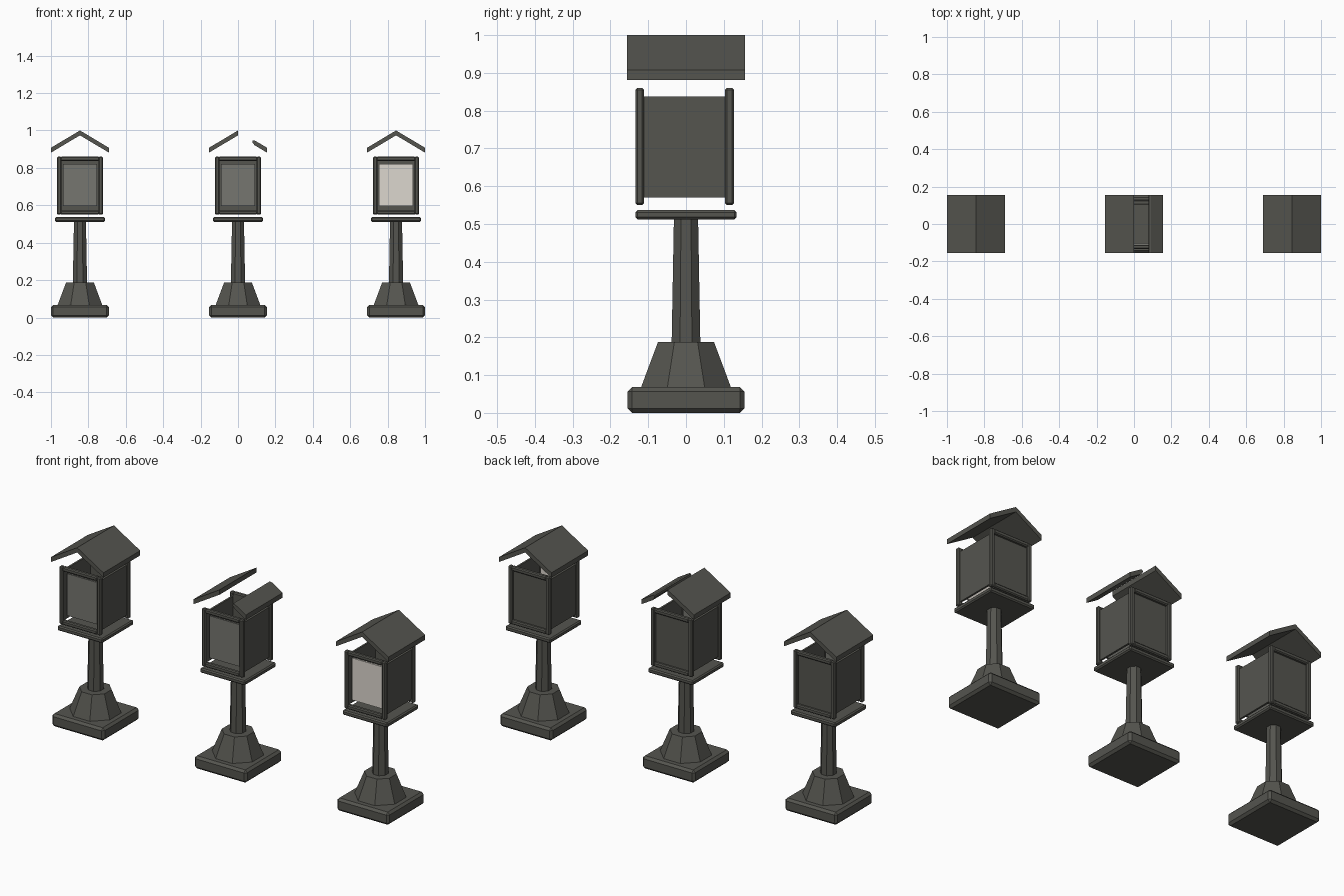
import bpy, bmesh, math

if "Cube" in bpy.data.objects:
    bpy.data.objects.remove(bpy.data.objects["Cube"])


def material(name, rgb):
    m = bpy.data.materials.new(name)
    m.diffuse_color = (*rgb, 1)
    m.use_nodes = True
    m.node_tree.nodes["Principled BSDF"].inputs["Base Color"].default_value = m.diffuse_color
    return m


DARK = material("dark_stone", (0.09, 0.09, 0.078))
PANE = material("dim_pane", (0.18, 0.18, 0.16))
LIT = material("lit_pane", (0.72, 0.68, 0.62))


def finish(bm, name, mat, bevel=0):
    bmesh.ops.recalc_face_normals(bm, faces=bm.faces)
    me = bpy.data.meshes.new(name)
    bm.to_mesh(me)
    bm.free()
    me.materials.append(mat)
    ob = bpy.data.objects.new(name, me)
    bpy.context.collection.objects.link(ob)
    if bevel:
        mod = ob.modifiers.new("bevel", 'BEVEL')
        mod.width = bevel
        mod.segments = 1
    return ob


def box(name, x, y, z, mat=DARK, bevel=0):
    """Box from (min, max) ranges."""
    bm = bmesh.new()
    bmesh.ops.create_cube(bm, size=1)
    for v in bm.verts:
        v.co = [r[0] if c < 0 else r[1] for c, r in zip(v.co, (x, y, z))]
    return finish(bm, name, mat, bevel)


def octagon(name, cx, z0, z1, a0, a1):
    """Tapered eight-sided column; a0, a1 are flat-to-centre distances."""
    bm = bmesh.new()
    rings = []
    for z, a in ((z0, a0), (z1, a1)):
        r = a / math.cos(math.pi / 8)
        rings.append([bm.verts.new((cx + r * math.cos((i + .5) * math.pi / 4),
                                    r * math.sin((i + .5) * math.pi / 4), z)) for i in range(8)])
    bm.faces.new(rings[0])
    bm.faces.new(rings[1])
    for i in range(8):
        j = (i + 1) % 8
        bm.faces.new((rings[0][i], rings[0][j], rings[1][j], rings[1][i]))
    return finish(bm, name, DARK)


def prism(name, profile, half_len):
    """Extrude an xz profile along y."""
    bm = bmesh.new()
    f = bm.faces.new([bm.verts.new((x, -half_len, z)) for x, z in profile])
    ext = bmesh.ops.extrude_face_region(bm, geom=[f])
    for v in ext["geom"]:
        if isinstance(v, bmesh.types.BMVert):
            v.co.y = half_len
    return finish(bm, name, DARK)


def frame(name, cx, y):
    """Two posts and two rails."""
    o, w, z0, z1 = 0.123, 0.023, 0.55, 0.86
    for s, side in ((-1, "left"), (1, "right")):
        xs = sorted((cx + s * o, cx + s * (o - w)))
        box(f"{name}_{side}_post", xs, y, (z0, z1), bevel=0.005)
    for z, end in (((z0, z0 + w), "bottom"), ((z1 - w, z1), "top")):
        box(f"{name}_{end}_rail", (cx - o + w - .003, cx + o - w + .003), y, z, bevel=0.005)


def roof_z(x):
    return 1.0 - 0.093 * abs(x) / 0.156


def lantern(tag, cx, pane_mat, broken=False):
    # pedestal
    box(tag + "_base", (cx - .155, cx + .155), (-.155, .155), (0, .068), bevel=0.012)
    octagon(tag + "_foot", cx, .065, .188, .12, .074)
    octagon(tag + "_column", cx, .185, .515, .038, .032)
    box(tag + "_plate", (cx - .134, cx + .134), (-.134, .134), (.512, .537), bevel=0.006)
    # lamp housing, open at top and bottom
    frame(tag + "_front_frame", cx, (-.134, -.111))
    frame(tag + "_back_frame", cx, (.103, .127))
    for s, side in ((-1, "left"), (1, "right")):
        box(f"{tag}_{side}_wall", sorted((cx + s * .113, cx + s * .103)), (-.113, .106), (.57, .838))
    box(tag + "_back_panel", (cx - .106, cx + .106), (.103, .112), (.565, .845))
    box(tag + "_front_pane", (cx - .09, cx + .09), (-.112, -.102), (.595, .82), pane_mat)
    # roof slopes
    t = 0.026
    if not broken:
        xs = (-.156, 0, .156)
        prof = [(cx + x, roof_z(x)) for x in xs] + [(cx + x, roof_z(x) - t) for x in reversed(xs)]
        prism(tag + "_roof", prof, .156)
    else:
        prof = [(cx + x, roof_z(x)) for x in (-.156, 0)] + [(cx + x, roof_z(x) - t) for x in (0, -.156)]
        prism(tag + "_roof_left", prof, .156)
        # remaining strip with chipped upper edge
        prof = [(cx + .077, .937), (cx + .079, .947), (cx + .09, roof_z(.09)),
                (cx + .156, roof_z(.156)), (cx + .156, roof_z(.156) - t),
                (cx + .088, roof_z(.088) - t)]
        prism(tag + "_roof_right", prof, .156)


lantern("plain_lantern", -.845, PANE)
lantern("broken_lantern", 0, PANE, broken=True)
lantern("lit_lantern", .845, LIT)
